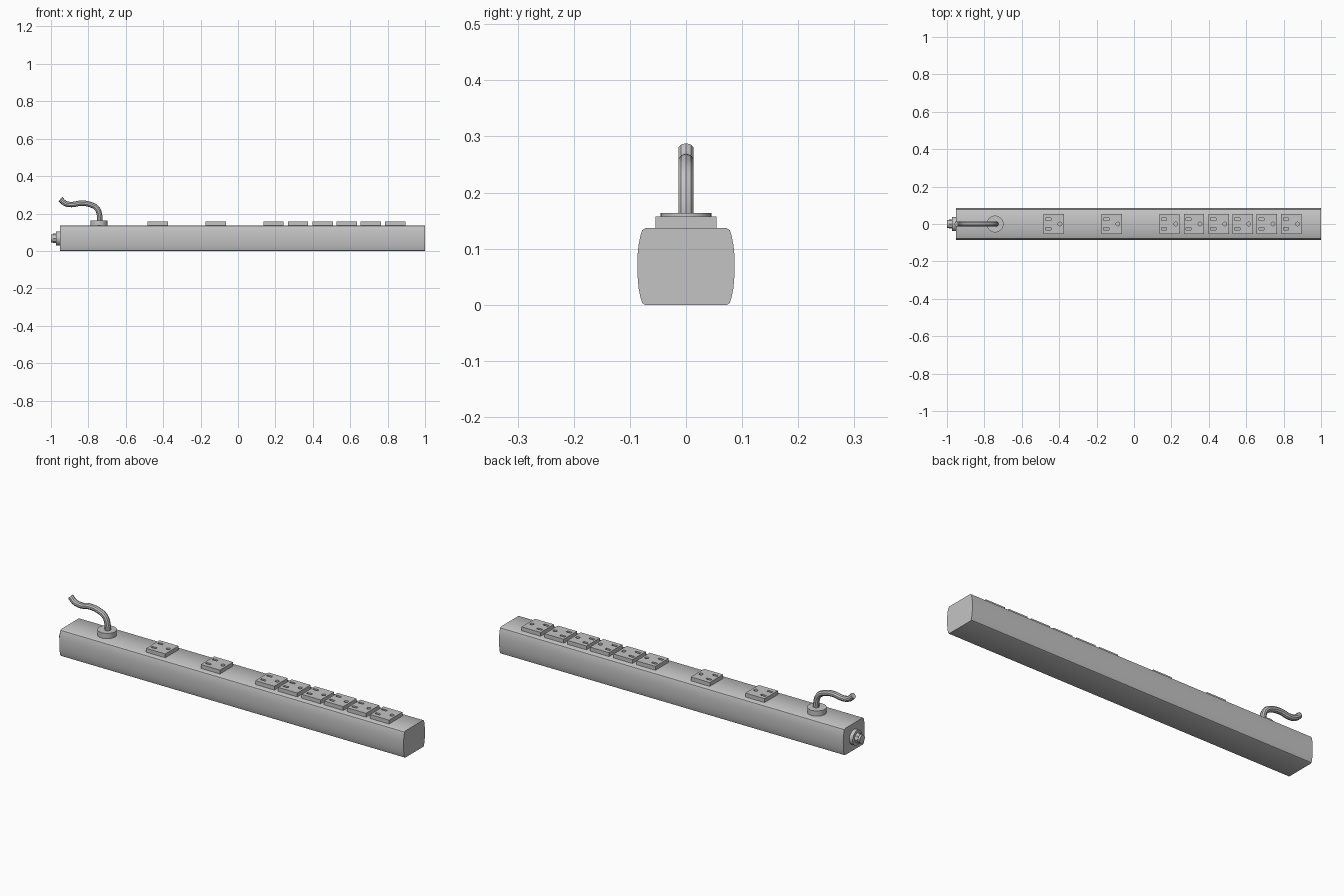
import bpy, bmesh, math
from mathutils import Matrix

cube = bpy.data.objects.get("Cube")
if cube:
    bpy.data.objects.remove(cube, do_unlink=True)

grey = bpy.data.materials.new("light_grey")
grey.use_nodes = True
colour = (0.55, 0.55, 0.55, 1)
grey.diffuse_color = colour
grey.node_tree.nodes["Principled BSDF"].inputs["Base Color"].default_value = colour

TOP = 0.137


def finish(bm, name, smooth=True):
    bmesh.ops.recalc_face_normals(bm, faces=bm.faces)
    mesh = bpy.data.meshes.new(name)
    bm.to_mesh(mesh)
    bm.free()
    mesh.materials.append(grey)
    ob = bpy.data.objects.new(name, mesh)
    bpy.context.collection.objects.link(ob)
    if smooth:
        shade(ob)
    return ob


def activate(ob):
    bpy.ops.object.select_all(action='DESELECT')
    ob.select_set(True)
    bpy.context.view_layer.objects.active = ob


def shade(ob):
    activate(ob)
    bpy.ops.object.shade_smooth_by_angle(angle=math.radians(35))


def add_box(bm, x, y, z, sx, sy, sz):
    m = Matrix.Translation((x, y, z)) @ Matrix.Diagonal((sx, sy, sz, 1))
    bmesh.ops.create_cube(bm, size=1, matrix=m)


def add_cylinder(bm, loc, r, depth, sides, along_x=False):
    m = Matrix.Translation(loc)
    if along_x:
        m = m @ Matrix.Rotation(math.pi / 2, 4, 'Y')
    bmesh.ops.create_cone(bm, cap_ends=True, segments=sides, radius1=r,
                          radius2=r, depth=depth, matrix=m)


# Long housing: bulging cross-section extruded along x
half = [(0.073, 0), (0.078, 0.003), (0.081, 0.012), (0.0845, 0.03), (0.0862, 0.05),
        (0.0868, 0.07), (0.0862, 0.09), (0.0845, 0.107), (0.081, 0.124),
        (0.078, 0.133), (0.072, TOP)]
section = half + [(-y, z) for y, z in reversed(half)]
bm = bmesh.new()
face = bm.faces.new([bm.verts.new((-0.953, y, z)) for y, z in section])
ext = bmesh.ops.extrude_face_region(bm, geom=[face], use_keep_orig=True)
bmesh.ops.translate(bm, vec=(1.953, 0, 0),
                    verts=[v for v in ext["geom"] if isinstance(v, bmesh.types.BMVert)])
finish(bm, "housing")

# One socket plate with two blade slots and a round earth hole
bm = bmesh.new()
add_box(bm, 0, 0, 0.009, 0.108, 0.108, 0.022)
socket = finish(bm, "socket_1", smooth=False)
bm = bmesh.new()
for y in (-0.026, 0.026):
    add_box(bm, -0.029, y, 0.01, 0.028, 0.012, 0.1)
add_cylinder(bm, (0.033, 0, 0.01), 0.01, 0.1, 16)
cutter = finish(bm, "socket_cutter", smooth=False)
cutter.hide_render = True
mod = socket.modifiers.new("slots", 'BOOLEAN')
mod.object = cutter
mod.operation = 'DIFFERENCE'
mod.solver = 'EXACT'
activate(socket)
bpy.ops.object.modifier_apply(modifier=mod.name)
bpy.data.objects.remove(cutter, do_unlink=True)
shade(socket)

# Repeat the socket along the top
for i, x in enumerate((-0.429, -0.119, 0.19, 0.32, 0.453, 0.581, 0.71, 0.841)):
    ob = socket if i == 0 else socket.copy()
    if i:
        ob.name = f"socket_{i + 1}"
        bpy.context.collection.objects.link(ob)
    ob.location = (x, 0, TOP)

# Round collar where the cord enters
bm = bmesh.new()
add_cylinder(bm, (-0.743, 0, 0.148), 0.045, 0.032, 32)
finish(bm, "cord_collar")

# Bent cord stub
curve = bpy.data.curves.new("cord", 'CURVE')
curve.dimensions = '3D'
curve.bevel_depth = 0.0145
curve.bevel_resolution = 3
curve.resolution_u = 6
curve.use_fill_caps = True
path = [(-0.74, 0.14), (-0.74, 0.19), (-0.755, 0.228), (-0.79, 0.248),
        (-0.84, 0.255), (-0.89, 0.248), (-0.925, 0.255), (-0.95, 0.277)]
spline = curve.splines.new('BEZIER')
spline.bezier_points.add(len(path) - 1)
for point, (x, z) in zip(spline.bezier_points, path):
    point.co = (x, 0, z)
    point.handle_left_type = point.handle_right_type = 'AUTO'
curve.materials.append(grey)
cord = bpy.data.objects.new("cord", curve)
bpy.context.collection.objects.link(cord)
activate(cord)
bpy.ops.object.convert(target='MESH')
shade(bpy.context.view_layer.objects.active)

# Round fitting on the left-hand end: flange, hub and tip
for name, r, x0, x1, sides in (("end_flange", 0.038, -0.972, -0.95, 32),
                               ("end_hub", 0.025, -0.99, -0.97, 8),
                               ("end_tip", 0.021, -1.0, -0.985, 24)):
    bm = bmesh.new()
    add_cylinder(bm, ((x0 + x1) / 2, 0, 0.067), r, x1 - x0, sides, along_x=True)
    finish(bm, name)
